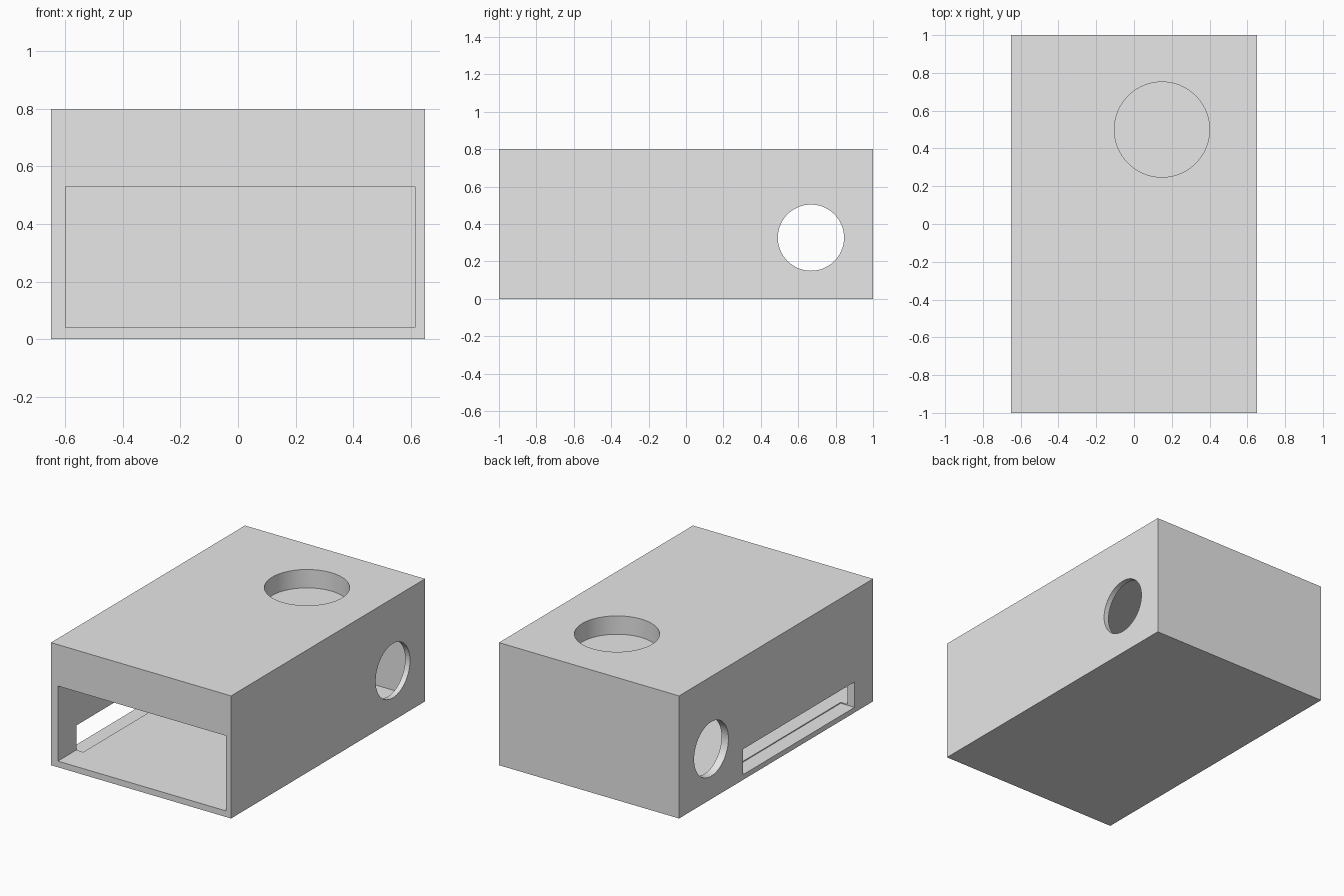
import bpy
import math
from mathutils import Vector

default = bpy.data.objects.get("Cube")
if default:
    bpy.data.objects.remove(default, do_unlink=True)

# Single plain grey
grey = bpy.data.materials.new("plain_grey")
grey.use_nodes = True
colour = (0.8, 0.8, 0.8, 1.0)
grey.diffuse_color = colour
for node in grey.node_tree.nodes:
    if node.type == 'BSDF_PRINCIPLED':
        node.inputs["Base Color"].default_value = colour


def block(name, low, high):
    """Box between two opposite corners."""
    low, high = Vector(low), Vector(high)
    bpy.ops.mesh.primitive_cube_add(size=1, location=(low + high) / 2)
    obj = bpy.context.object
    obj.name = name
    obj.scale = high - low
    bpy.ops.object.transform_apply(location=True, rotation=True, scale=True)
    obj.data.materials.append(grey)
    return obj


def rod(name, centre, radius, depth, rotation=(0, 0, 0)):
    """Round cutter."""
    bpy.ops.mesh.primitive_cylinder_add(vertices=96, radius=radius, depth=depth,
                                        location=centre, rotation=rotation)
    obj = bpy.context.object
    obj.name = name
    bpy.ops.object.transform_apply(location=True, rotation=True, scale=True)
    obj.data.materials.append(grey)
    return obj


def cut(target, cutter):
    """Subtract the cutter from the target, then discard it."""
    cutter.hide_render = True
    bpy.ops.object.select_all(action='DESELECT')
    target.select_set(True)
    bpy.context.view_layer.objects.active = target
    mod = target.modifiers.new(cutter.name, 'BOOLEAN')
    mod.operation = 'DIFFERENCE'
    mod.solver = 'EXACT'
    mod.object = cutter
    bpy.ops.object.modifier_apply(modifier=mod.name)
    bpy.data.objects.remove(cutter, do_unlink=True)


# Outer body
housing = block("housing", (-0.65, -1, 0), (0.65, 1, 0.8))

# Chamber open at the front
cut(housing, block("chamber", (-0.6, -1.2, 0.04), (0.615, 0.95, 0.53)))

# Low slot through one side, slightly below the chamber floor
cut(housing, block("side_slot", (-0.8, -0.81, 0.034), (-0.55, 0.34, 0.2)))

# Round opening through both sides
cut(housing, rod("side_hole", (0, 0.668, 0.327), 0.177, 2, (0, math.pi / 2, 0)))

# Shallow round recess in the top
cut(housing, rod("top_recess", (0.148, 0.5, 0.88), 0.252, 0.4))

# Smooth round walls, sharp box edges
bpy.ops.object.select_all(action='DESELECT')
housing.select_set(True)
bpy.context.view_layer.objects.active = housing
bpy.ops.object.shade_smooth_by_angle(angle=math.radians(30))
